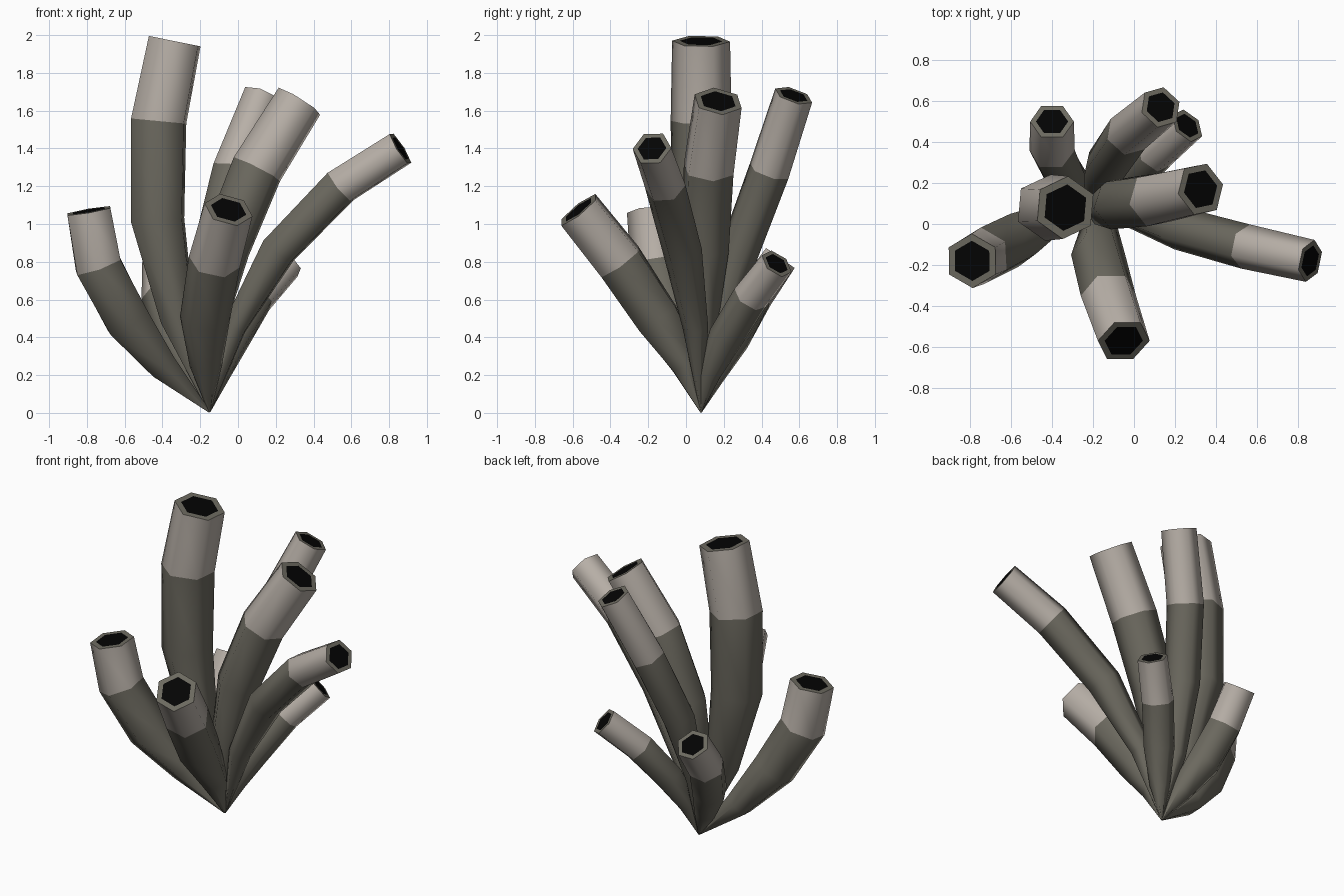
import bpy, bmesh, math
from mathutils import Vector

if "Cube" in bpy.data.objects:
    bpy.data.objects.remove(bpy.data.objects["Cube"])

SIDES = 6
BASE = Vector((-0.15, 0.08, 0.005))


def material(name, rgb):
    m = bpy.data.materials.new(name)
    m.diffuse_color = (*rgb, 1.0)
    m.use_nodes = True
    m.node_tree.nodes["Principled BSDF"].inputs["Base Color"].default_value = m.diffuse_color
    return m


MATS = [material("dark olive grey", (0.150, 0.142, 0.115)),
        material("pale stone", (0.48, 0.435, 0.39)),
        material("black hollow", (0.001, 0.001, 0.001))]

# name: (radius, twist in degrees, ring centres from low to tip)
TUBES = {
    "tall_tube": (0.162, 5, [(-0.32, 0.08, 0.50), (-0.425, 0.08, 1.02), (-0.42, 0.08, 1.545), (-0.335, 0.08, 1.968)]),
    "left_tube": (0.140, 0, [(-0.40, 0.02, 0.25), (-0.585, -0.08, 0.49), (-0.74, -0.155, 0.78), (-0.79, -0.18, 1.07)]),
    "front_tube": (0.138, 30, [(-0.17, 0.0, 0.25), (-0.175, -0.15, 0.50), (-0.125, -0.35, 0.80), (-0.05, -0.57, 1.075)]),
    "right_tube": (0.110, 5, [(-0.02, 0.05, 0.45), (0.215, -0.02, 0.86), (0.545, -0.11, 1.20), (0.86, -0.18, 1.40)]),
    "middle_tube": (0.140, 20, [(-0.16, 0.08, 0.43), (-0.07, 0.10, 0.87), (0.10, 0.12, 1.29), (0.325, 0.17, 1.65)]),
    "back_tall_tube": (0.111, 15, [(-0.18, 0.16, 0.42), (-0.14, 0.28, 0.85), (-0.03, 0.44, 1.28), (0.13, 0.57, 1.68)]),
    "back_right_short_tube": (0.097, 10, [(-0.10, 0.12, 0.20), (-0.02, 0.21, 0.40), (0.10, 0.34, 0.61), (0.26, 0.48, 0.79)]),
    "back_left_short_tube": (0.112, 30, [(-0.24, 0.14, 0.20), (-0.34, 0.24, 0.40), (-0.40, 0.36, 0.62), (-0.40, 0.50, 0.82)]),
}
SCALE = [0.04, 0.62, 0.96, 1.0, 0.95]   # taper from root to tip


def ring(bm, centre, tangent, radius, twist):
    v = Vector((0, 1, 0))
    v = (v - tangent * v.dot(tangent)).normalized()
    u = v.cross(tangent)
    angles = [math.radians(twist) + 2 * math.pi * i / SIDES for i in range(SIDES)]
    return [bm.verts.new(centre + radius * (math.cos(a) * v + math.sin(a) * u)) for a in angles]


def bridge(bm, low, high, mat, smooth):
    for i in range(SIDES):
        j = (i + 1) % SIDES
        f = bm.faces.new((low[i], low[j], high[j], high[i]))
        f.material_index = mat
        f.smooth = smooth


def tube(name, radius, twist, centres):
    path = [BASE] + [Vector(c) for c in centres]
    n = len(path)
    bm = bmesh.new()
    rings = []
    for k, p in enumerate(path):
        t = (path[min(k + 1, n - 1)] - path[max(k - 1, 0)]).normalized()
        rings.append(ring(bm, p, t, radius * SCALE[k], twist))
    # body, with the last length pale
    for k in range(n - 1):
        bridge(bm, rings[k], rings[k + 1], 1 if k == n - 2 else 0, True)
    # flat mouth: dark rim around a black centre
    mouth = ring(bm, path[-1], t, radius * SCALE[-1] * 0.74, twist)
    bridge(bm, rings[-1], mouth, 0, False)
    bm.faces.new(mouth).material_index = 2
    bm.faces.new(rings[0][::-1])
    bmesh.ops.recalc_face_normals(bm, faces=bm.faces)
    # keep the rim crisp
    for e in bm.edges:
        if len(e.link_faces) == 2 and e.calc_face_angle() > math.radians(65):
            e.smooth = False
    mesh = bpy.data.meshes.new(name)
    bm.to_mesh(mesh)
    bm.free()
    for m in MATS:
        mesh.materials.append(m)
    bpy.context.collection.objects.link(bpy.data.objects.new(name, mesh))


for name, (radius, twist, centres) in TUBES.items():
    tube(name, radius, twist, centres)
